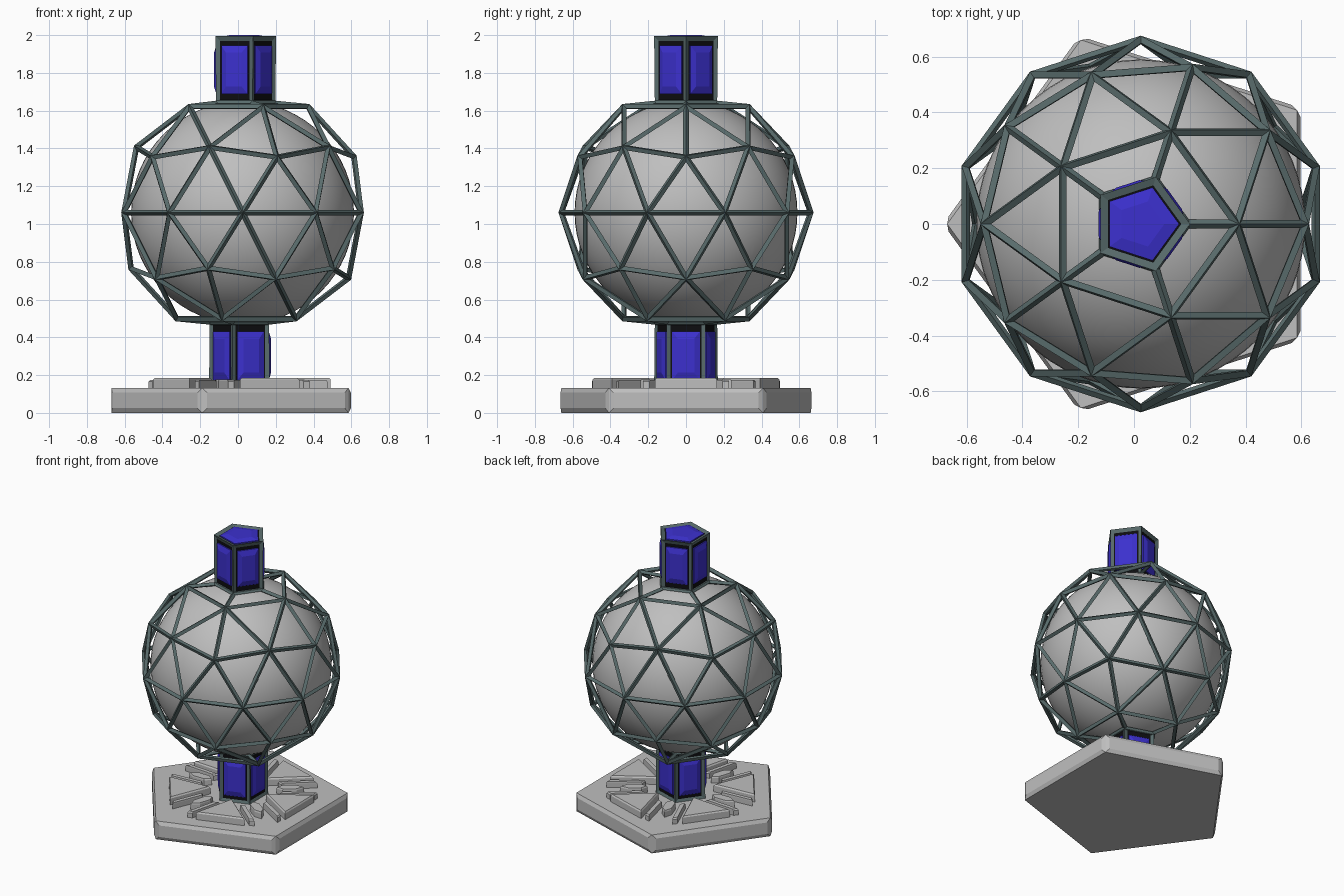
import bpy, bmesh, math
from mathutils import Matrix, Vector

if "Cube" in bpy.data.objects:
    bpy.data.objects.remove(bpy.data.objects["Cube"])

CX, CZ = 0.024, 1.06          # main axis and globe height
R_CAGE, R_TOWER = 0.66, 0.165
Z_NECK, Z_TIP = 0.58, 0.925   # tower start and end, measured from globe centre


def material(name, rgb):
    m = bpy.data.materials.new(name)
    m.diffuse_color = (*rgb, 1)
    m.use_nodes = True
    m.node_tree.nodes["Principled BSDF"].inputs["Base Color"].default_value = m.diffuse_color
    return m


STONE = material("light_grey", (0.52, 0.52, 0.52))
METAL = material("grey_green_metal", (0.10, 0.15, 0.15))
BLUE = material("blue_glass", (0.045, 0.03, 0.62))
BLACK = material("black_backing", (0.004, 0.004, 0.005))


def finish(bm, name, mat, loc=(0, 0, 0)):
    bmesh.ops.recalc_face_normals(bm, faces=bm.faces)
    me = bpy.data.meshes.new(name)
    bm.to_mesh(me)
    bm.free()
    me.materials.append(mat)
    ob = bpy.data.objects.new(name, me)
    ob.location = loc
    bpy.context.collection.objects.link(ob)
    return ob


def loft(bm, rings, mat=Matrix()):
    """Skin closed rings of points and cap both ends."""
    loops = [[bm.verts.new(mat @ Vector(p)) for p in ring] for ring in rings]
    n = len(loops[0])
    for a, b in zip(loops, loops[1:]):
        for i in range(n):
            j = (i + 1) % n
            bm.faces.new((a[i], a[j], b[j], b[i]))
    bm.faces.new(loops[0][::-1])
    bm.faces.new(loops[-1])


def pentagon(r, z, start=0):
    return [(r * math.cos(start + i * math.tau / 5),
             r * math.sin(start + i * math.tau / 5), z) for i in range(5)]


def plate(bm, pts, z0, z1, mat):
    """Raised plate with a slightly narrowed top."""
    c = sum((Vector(p) for p in pts), Vector((0, 0))) / len(pts)
    top = [c + (Vector(p) - c) * 0.93 for p in pts]
    loft(bm, [[(x, y, z0) for x, y in pts], [(x, y, z1 - 0.01) for x, y in pts],
              [(x, y, z1) for x, y in top]], mat)


# pentagonal base with raised side panels
bm = bmesh.new()
loft(bm, [pentagon(0.694, 0, math.pi), pentagon(0.694, 0.132, math.pi)])
bmesh.ops.recalc_face_normals(bm, faces=bm.faces)
sides = [f for f in bm.faces if abs(f.normal.z) < 0.5]
bmesh.ops.inset_individual(bm, faces=sides, thickness=0.035, depth=0.012)
finish(bm, "base", STONE, (CX, 0, 0))

# raised ornaments on the base, repeated five times
bm = bmesh.new()
for i in range(5):
    side = Matrix.Rotation(i * math.tau / 5, 4, 'Z')
    corner = Matrix.Rotation((i + 0.5) * math.tau / 5, 4, 'Z')
    plate(bm, [(0.20, 0), (0.466, -0.165), (0.466, 0.165)], 0.12, 0.186, side)
    for s in (1, -1):
        plate(bm, [(0.25, 0.07 * s), (0.45, 0.193 * s), (0.45, 0.228 * s),
                   (0.25, 0.105 * s)], 0.12, 0.175, side)
    plate(bm, [(0.23, 0), (0.27, -0.032), (0.36, -0.032), (0.41, 0),
               (0.36, 0.032), (0.27, 0.032)], 0.12, 0.178, corner)
finish(bm, "base_ornaments", STONE, (CX, 0, 0))

# smooth inner globe
bm = bmesh.new()
bmesh.ops.create_uvsphere(bm, u_segments=64, v_segments=32, radius=0.59)
for f in bm.faces:
    f.smooth = True
finish(bm, "globe", STONE, (CX, 0, CZ))

# geodesic cage whose poles are drawn out into pentagonal towers
bm = bmesh.new()
bmesh.ops.create_icosphere(bm, subdivisions=2, radius=R_CAGE)
poles = [v for v in bm.verts if abs(v.co.z) > 0.99 * R_CAGE]
bmesh.ops.delete(bm, geom=poles, context='VERTS')
for r, z in ((R_TOWER, Z_NECK), (R_TOWER, Z_TIP)):
    rim = [e for e in bm.edges if e.is_boundary]
    new = bmesh.ops.extrude_edge_only(bm, edges=rim)["geom"]
    for v in new:
        if isinstance(v, bmesh.types.BMVert):
            flat = Vector((v.co.x, v.co.y, 0)).normalized() * r
            v.co = (flat.x, flat.y, math.copysign(z, v.co.z))
bmesh.ops.holes_fill(bm, edges=[e for e in bm.edges if e.is_boundary], sides=5)
cage = finish(bm, "cage_and_tower_frames", METAL, (CX, 0, CZ))
wire = cage.modifiers.new("struts", 'WIREFRAME')
wire.thickness = 0.031
wire.use_even_offset = True

# tower cores and glass panels; the lower tower is the upper one turned over
W, H = 0.073, 0.128
ZM = (1.69 + 1.945) / 2 - CZ
for name, turn in (("upper", Matrix()), ("lower", Matrix.Rotation(math.pi, 4, 'Y'))):
    bm = bmesh.new()
    loft(bm, [pentagon(0.161, Z_NECK + 0.01), pentagon(0.161, Z_TIP - 0.003)], turn)
    finish(bm, name + "_tower_core", BLACK, (CX, 0, CZ))

    bm = bmesh.new()
    for i in range(5):
        rot = turn @ Matrix.Rotation((i + 0.5) * math.tau / 5, 4, 'Z')
        rings = [[(d, sy * W * k, ZM + sz * H * q)
                  for sy, sz in ((-1, -1), (1, -1), (1, 1), (-1, 1))]
                 for d, k, q in ((0.12, 1, 1), (0.139, 1, 1), (0.151, 0.6, 0.7))]
        loft(bm, rings, rot)
    loft(bm, [pentagon(0.138, 0.91), pentagon(0.138, 0.93),
              pentagon(0.085, 0.94)], turn)
    finish(bm, name + "_glass_panels", BLUE, (CX, 0, CZ))
